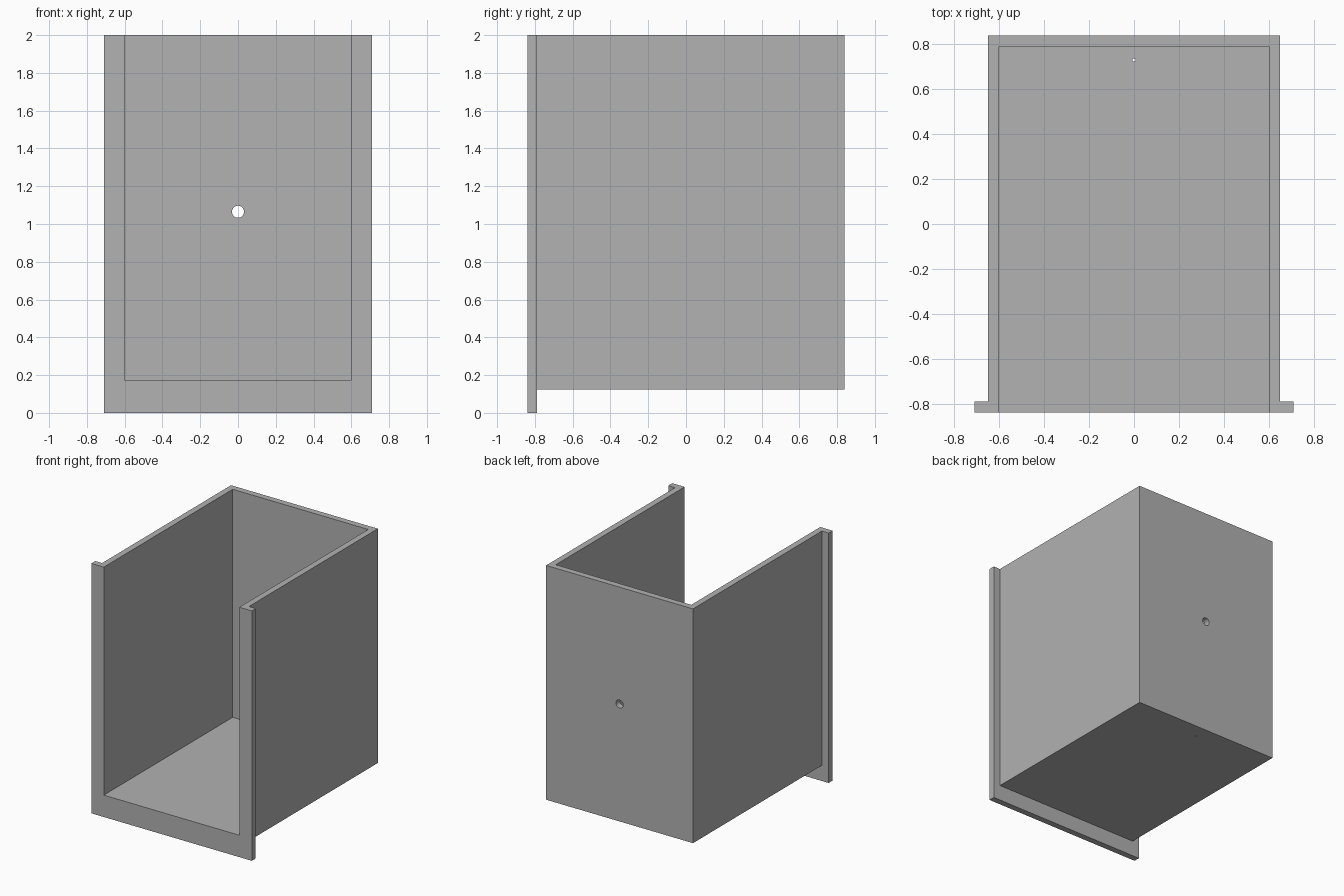
import bpy
import math

if "Cube" in bpy.data.objects:
    bpy.data.objects.remove(bpy.data.objects["Cube"], do_unlink=True)

# Main measurements
TOP, FLOOR_BOTTOM, WALL = 2.0, 0.125, 0.05
HALF_W, HALF_D, FLANGE_HALF_W = 0.65, 0.84, 0.71

grey = bpy.data.materials.new("plain_grey")
grey.use_nodes = True
colour = (0.445, 0.445, 0.445, 1.0)
grey.diffuse_color = colour
grey.node_tree.nodes["Principled BSDF"].inputs["Base Color"].default_value = colour


def box(name, low, high):
    """Box between two opposite corners."""
    bpy.ops.mesh.primitive_cube_add(size=1)
    ob = bpy.context.object
    ob.name = name
    ob.location = [(a + b) / 2 for a, b in zip(low, high)]
    ob.scale = [b - a for a, b in zip(low, high)]
    bpy.ops.object.transform_apply(location=True, rotation=False, scale=True)
    ob.data.materials.append(grey)
    return ob


def drill(name, radius, location, rotation=(0, 0, 0)):
    """Round cutter for a hole."""
    bpy.ops.mesh.primitive_cylinder_add(vertices=32, radius=radius, depth=0.2,
                                        location=location, rotation=rotation)
    ob = bpy.context.object
    ob.name = name
    ob.data.materials.append(grey)
    return ob


def combine(target, other, operation):
    """Apply a boolean and discard the helper."""
    mod = target.modifiers.new(operation.lower(), "BOOLEAN")
    mod.operation, mod.object, mod.solver = operation, other, "EXACT"
    bpy.context.view_layer.objects.active = target
    bpy.ops.object.modifier_apply(modifier=mod.name)
    bpy.data.objects.remove(other, do_unlink=True)


# Outer body and the wider front flange
housing = box("open_housing", (-HALF_W, -HALF_D + 0.02, FLOOR_BOTTOM), (HALF_W, HALF_D, TOP))
flange = box("front_flange", (-FLANGE_HALF_W, -HALF_D, 0), (FLANGE_HALF_W, -HALF_D + WALL, TOP))
combine(housing, flange, "UNION")

# Cavity open at the front and top
inner = HALF_W - WALL
cavity = box("cavity_cutter", (-inner, -1, FLOOR_BOTTOM + WALL), (inner, HALF_D - WALL, TOP + 0.2))
combine(housing, cavity, "DIFFERENCE")

# Cable hole in the back wall and pin hole in the floor
combine(housing, drill("back_hole_cutter", 0.032, (0, HALF_D - WALL / 2, 1.065),
                       (math.pi / 2, 0, 0)), "DIFFERENCE")
combine(housing, drill("floor_hole_cutter", 0.007, (0, 0.73, FLOOR_BOTTOM + WALL / 2)), "DIFFERENCE")

# Smooth only the hole walls
housing.select_set(True)
bpy.context.view_layer.objects.active = housing
bpy.ops.object.shade_smooth_by_angle(angle=math.radians(30))
